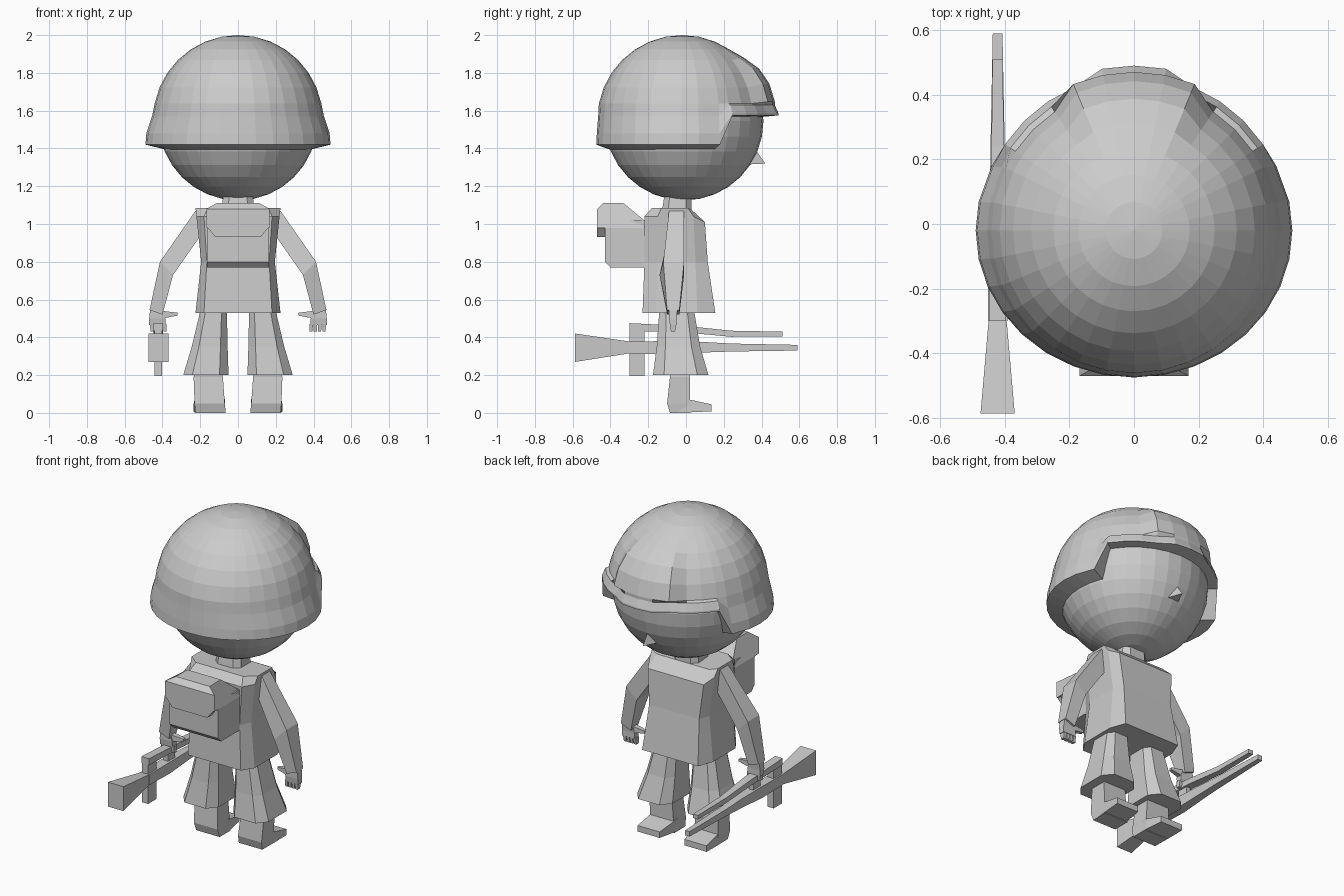
import bpy, bmesh, math
from mathutils import Matrix

grey = bpy.data.materials.new("plain grey")
grey.diffuse_color = (0.6, 0.6, 0.6, 1)


def finish(name, bm):
    bmesh.ops.recalc_face_normals(bm, faces=bm.faces)
    me = bpy.data.meshes.new(name)
    bm.to_mesh(me)
    bm.free()
    me.materials.append(grey)
    ob = bpy.data.objects.new(name, me)
    bpy.context.collection.objects.link(ob)
    return ob


def loft(name, rings):
    """Skin closed rings of equal length and cap both ends."""
    bm = bmesh.new()
    vs = [[bm.verts.new(p) for p in r] for r in rings]
    n = len(rings[0])
    for a, b in zip(vs, vs[1:]):
        for i in range(n):
            j = (i + 1) % n
            bm.faces.new((a[i], a[j], b[j], b[i]))
    bm.faces.new(vs[0])
    bm.faces.new(vs[-1])
    return finish(name, bm)


def rect_z(z, x0, x1, y0, y1):
    return [(x0, y0, z), (x1, y0, z), (x1, y1, z), (x0, y1, z)]


def rect_y(y, x0, x1, z0, z1):
    return [(x0, y, z0), (x1, y, z0), (x1, y, z1), (x0, y, z1)]


def oct_z(z, hx, hy, cx=0, cy=0, k=0.6):
    """Rectangle with cut corners."""
    c = [(-hx, -hy * k), (-hx * k, -hy), (hx * k, -hy), (hx, -hy * k),
         (hx, hy * k), (hx * k, hy), (-hx * k, hy), (-hx, hy * k)]
    return [(cx + x, cy + y, z) for x, y in c]


def flip(rings, s):
    return [[(x * s, y, z) for x, y, z in r] for r in rings]


# Head
bm = bmesh.new()
bmesh.ops.create_uvsphere(bm, u_segments=32, v_segments=16, radius=0.42,
                          matrix=Matrix.Translation((0, -0.01, 1.545)))
finish("head", bm)

# Nose
bm = bmesh.new()
nose = [bm.verts.new(p) for p in [(0, 0.37, 1.39), (-0.045, 0.32, 1.315),
                                  (0.045, 0.32, 1.315), (0, 0.42, 1.32)]]
for i, j, k in [(0, 1, 3), (0, 3, 2), (1, 2, 3), (0, 2, 1)]:
    bm.faces.new((nose[i], nose[j], nose[k]))
finish("nose", bm)

# Helmet: dome columns, low flared brim behind and raised peak in front
bm = bmesh.new()
top = bm.verts.new((0, -0.02, 2.0))
cols = []
for k in range(32):
    d = min(k, 32 - k)
    a = k * math.tau / 32
    if d == 6:
        a = math.radians(64) * (1 if k < 16 else -1)
    col = []
    for j in range(1, 8):
        p = j * math.pi / 16
        r = 0.45
        if d <= 2:
            r += (0, 0, 0, 0.015, 0.04, 0.05, 0.05)[j - 1]
        col.append((r * math.sin(p), r * math.sin(p), 1.55 + r * math.cos(p)))
    if d <= 5:
        r = 0.51 if d <= 1 else 0.48
        col += [(r - 0.02, r - 0.02, 1.63), (r, r, 1.585), (r, r, 1.575), (0.4, 0.4, 1.565)]
    else:
        col += [(0.455, 0.445, 1.57), (0.485, 0.452, 1.48),
                (0.49, 0.455, 1.42), (0.385, 0.385, 1.395)]
    cols.append([bm.verts.new((rx * math.sin(a), -0.02 + ry * math.cos(a), z))
                 for rx, ry, z in col])
for a, b in zip(cols, cols[1:] + cols[:1]):
    bm.faces.new((top, a[0], b[0]))
    for i in range(len(a) - 1):
        bm.faces.new((a[i], a[i + 1], b[i + 1], b[i]))
finish("helmet", bm)

# Neck and jacket
loft("neck", [oct_z(1.05, 0.09, 0.08, 0, -0.05), oct_z(1.18, 0.075, 0.07, 0, -0.04)])


def torso_ring(z, hb, yb, hm, y0, y1, hf, yf, zf=None):
    zf = zf or z
    return [(-hb, yb, z), (hb, yb, z), (hm, y0, z), (hm, y1, z),
            (hf, yf, zf), (-hf, yf, zf), (-hm, y1, z), (-hm, y0, z)]


loft("jacket", [
    torso_ring(0.53, 0.18, -0.23, 0.225, -0.16, 0.06, 0.19, 0.155),
    torso_ring(0.80, 0.165, -0.22, 0.195, -0.15, 0.05, 0.17, 0.115),
    torso_ring(1.04, 0.18, -0.22, 0.22, -0.15, 0.04, 0.19, 0.10, 1.01),
    torso_ring(1.085, 0.16, -0.18, 0.225, -0.13, 0.01, 0.18, 0.03, 1.075)])

# Backpack body and lid
def side_prism(name, profile, half, taper=lambda z: 1):
    return loft(name, [[(s * half * taper(z), y, z) for y, z in profile] for s in (-1, 1)])


side_prism("backpack", [(-0.2, 0.77), (-0.40, 0.77), (-0.43, 0.80), (-0.43, 1.02),
                        (-0.2, 1.02)], 0.165)
side_prism("backpack_lid", [(-0.47, 0.98), (-0.47, 1.08), (-0.44, 1.11), (-0.33, 1.11),
                            (-0.21, 1.01), (-0.21, 0.98)], 0.168,
           lambda z: 0.68 if z > 1.1 else 1)
flap = [(-0.168, 0.99), (-0.12, 0.93), (0.12, 0.93), (0.168, 0.99)]
loft("backpack_flap", [[(x, y, z) for x, z in flap] for y in (-0.47, -0.425)])

for side, s in (("left", 1), ("right", -1)):
    # Sleeve
    loft(side + "_arm", flip([
        [(0.19, -0.09, 0.95), (0.225, -0.09, 1.07), (0.225, -0.01, 1.07), (0.19, -0.01, 0.95)],
        [(0.344, -0.14, 0.73), (0.413, -0.12, 0.80), (0.413, -0.01, 0.80), (0.344, -0.01, 0.73)],
        [(0.40, -0.10, 0.52), (0.468, -0.10, 0.545), (0.468, -0.035, 0.545),
         (0.40, -0.035, 0.52)]], s))
    # Hand with fingers and thumb
    loft(side + "_hand", flip([rect_z(0.55, 0.40, 0.465, -0.09, -0.045),
                               rect_z(0.50, 0.385, 0.47, -0.09, -0.05),
                               rect_z(0.465, 0.385, 0.47, -0.085, -0.05)], s))
    for i in range(4):
        x = 0.378 + i * 0.023
        loft(side + "_finger", flip([rect_z(0.47, x, x + 0.019, -0.085, -0.052),
                                     rect_z(0.43, x, x + 0.016, -0.08, -0.058)], s))
    loft(side + "_thumb", flip([[(0.40, y, z) for y, z in
                                 ((-0.085, 0.50), (-0.05, 0.50), (-0.05, 0.54), (-0.085, 0.54))],
                                [(0.32, y, z) for y, z in
                                 ((-0.075, 0.515), (-0.055, 0.515), (-0.055, 0.53),
                                  (-0.075, 0.53))]], s))
    # Trouser leg
    loft(side + "_trouser", flip([oct_z(0.56, 0.068, 0.09, 0.127, -0.05),
                                  oct_z(0.35, 0.095, 0.115, 0.15, -0.04),
                                  oct_z(0.20, 0.12, 0.147, 0.17, -0.028)], s))
    # Boot shaft and toe
    loft(side + "_boot", flip([rect_z(0.25, 0.10, 0.22, -0.09, 0.02),
                               rect_z(0.19, 0.08, 0.235, -0.085, 0.02),
                               rect_z(0.05, 0.07, 0.23, -0.10, 0.02),
                               rect_z(0.0, 0.065, 0.225, -0.085, 0.02)], s))
    loft(side + "_boot_toe", flip([rect_y(-0.05, 0.075, 0.225, 0.0, 0.085),
                                   rect_y(0.02, 0.068, 0.23, 0.003, 0.07),
                                   rect_y(0.135, 0.085, 0.235, 0.008, 0.045)], s))

# Rifle: stock, grip block, lower barrel and upper tube
cx = -0.422


def gun(name, secs):
    loft(name, [rect_y(y, cx - h, cx + h, z0, z1) for y, h, z0, z1 in secs])


gun("rifle_stock", [(-0.587, 0.053, 0.27, 0.42), (-0.30, 0.028, 0.315, 0.378)])
gun("rifle_grip", [(-0.30, 0.02, 0.195, 0.44), (-0.22, 0.02, 0.195, 0.44)])
gun("rifle_body", [(-0.30, 0.03, 0.315, 0.378), (-0.10, 0.03, 0.31, 0.38),
                   (0.10, 0.024, 0.32, 0.375), (0.24, 0.022, 0.325, 0.367),
                   (0.59, 0.015, 0.33, 0.36)])
gun("rifle_upper_tube", [(-0.30, 0.026, 0.435, 0.475), (0.0, 0.026, 0.425, 0.46),
                         (0.24, 0.019, 0.403, 0.435), (0.51, 0.016, 0.405, 0.43)])
gun("rifle_link", [(-0.10, 0.015, 0.36, 0.45), (-0.03, 0.015, 0.36, 0.45)])
